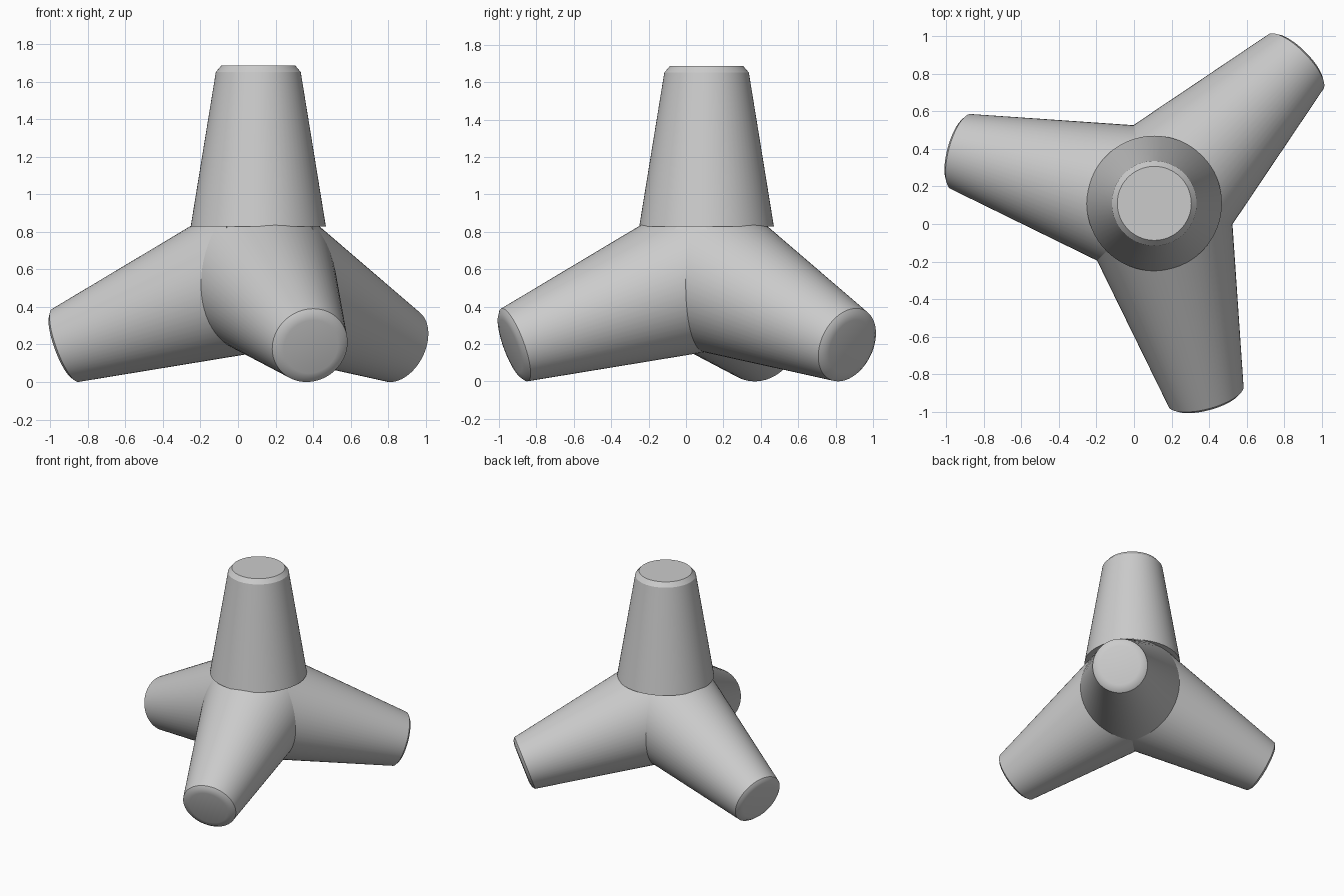
import bpy
import bmesh
from math import asin, cos, pi, radians, sin
from mathutils import Matrix, Vector

cube = bpy.data.objects.get("Cube")
if cube:
    bpy.data.objects.remove(cube, do_unlink=True)

CENTRE = Vector((0.108, 0.11, 0.571))
SIDES = 64
TILT = asin(1 / 3)  # the four arms point to the corners of a tetrahedron

concrete = bpy.data.materials.new("concrete grey")
concrete.use_nodes = True
grey = (0.6, 0.6, 0.6, 1)
concrete.diffuse_color = grey
concrete.node_tree.nodes["Principled BSDF"].inputs["Base Color"].default_value = grey


def make_arm(name, profile, matrix):
    """Closed round arm along local z from (distance, radius) pairs."""
    bm = bmesh.new()
    rings = [[bm.verts.new((r * cos(2 * pi * i / SIDES), r * sin(2 * pi * i / SIDES), d))
              for i in range(SIDES)] for d, r in profile]
    for low, high in zip(rings, rings[1:]):
        for i in range(SIDES):
            j = (i + 1) % SIDES
            bm.faces.new((low[i], low[j], high[j], high[i]))
    bm.faces.new(rings[0][::-1])
    bm.faces.new(rings[-1])
    bm.transform(matrix)
    mesh = bpy.data.meshes.new(name)
    bm.to_mesh(mesh)
    bm.free()
    mesh.materials.append(concrete)
    obj = bpy.data.objects.new(name, mesh)
    bpy.context.collection.objects.link(obj)
    bpy.ops.object.select_all(action="DESELECT")
    obj.select_set(True)
    bpy.context.view_layer.objects.active = obj
    bpy.ops.object.shade_smooth_by_angle(angle=radians(25))
    return obj


# Three tapered legs with chamfered feet, meeting at the core
leg_profile = [(0, 0.415), (1.127, 0.207), (1.143, 0.185), (1.15, 0.15)]
legs = {"left_back_leg": 45, "right_leg": 165, "front_leg": 285}
for name, heading in legs.items():
    turn = Matrix.Rotation(radians(heading), 4, "Z") @ Matrix.Rotation(pi / 2 + TILT, 4, "Y")
    make_arm(name, leg_profile, Matrix.Translation(CENTRE) @ turn)

# Upright arm with a flat base seated on the legs
top_profile = [(0.257, 0.36), (1.08, 0.226), (1.114, 0.197)]
make_arm("upright_arm", top_profile, Matrix.Translation(CENTRE))
